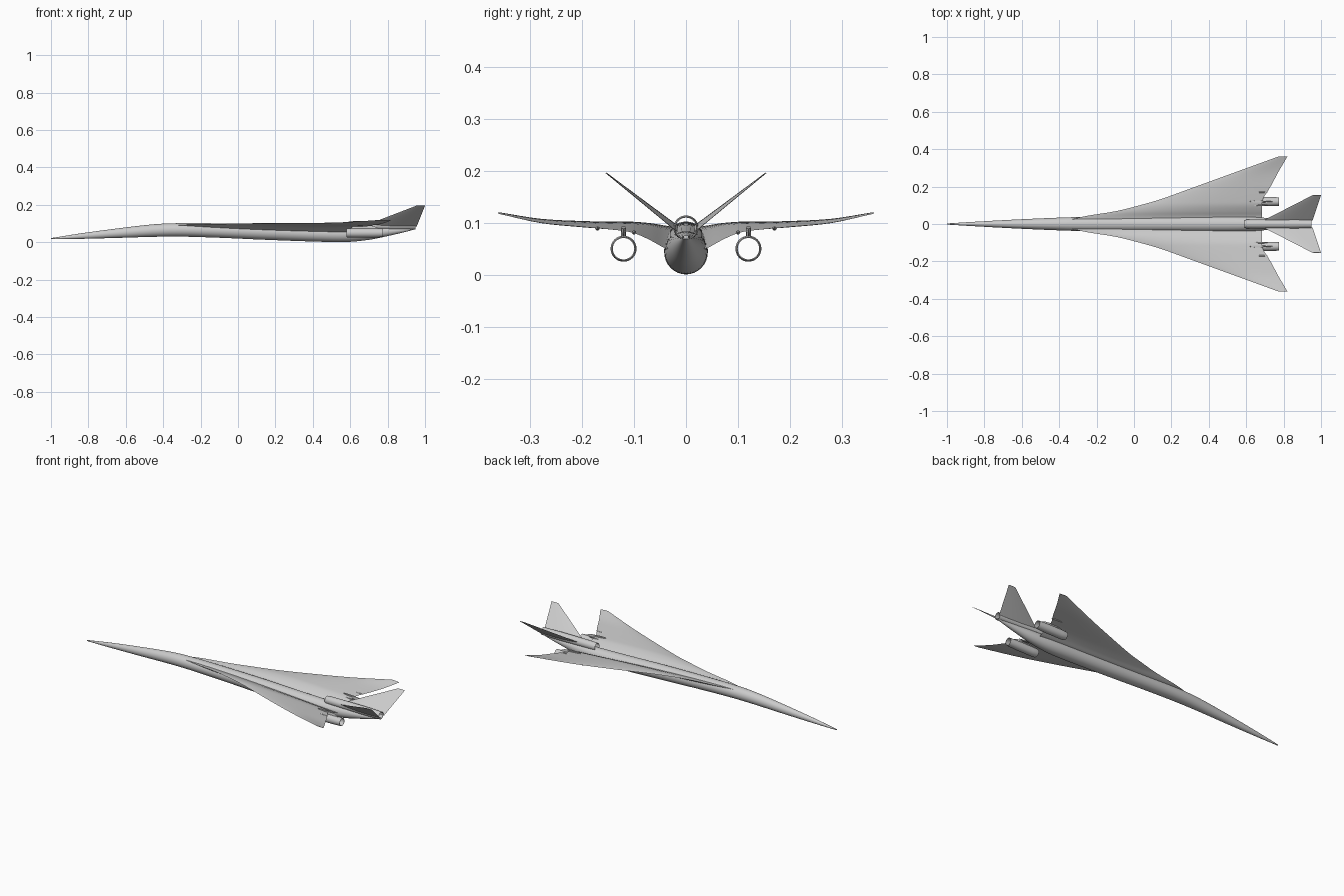
import bpy, bmesh, math
from mathutils import Vector

old = bpy.data.objects.get("Cube")
if old:
    bpy.data.objects.remove(old, do_unlink=True)

paint = bpy.data.materials.new("light_grey_paint")
paint.use_nodes = True
GREY = (0.6, 0.6, 0.6, 1)
paint.diffuse_color = GREY
paint.node_tree.nodes["Principled BSDF"].inputs["Base Color"].default_value = GREY


def smooth_rows(rows, steps):
    """Catmull-Rom interpolation of rows of numbers."""
    pts = [Vector(r) for r in rows]
    pts = [2 * pts[0] - pts[1]] + pts + [2 * pts[-1] - pts[-2]]
    out = []
    for a, b, c, d in zip(pts, pts[1:], pts[2:], pts[3:]):
        for i in range(steps):
            t = i / steps
            out.append(b + 0.5 * t * (c - a + t * (2 * a - 5 * b + 4 * c - d
                                                   + t * (3 * (b - c) + d - a))))
    return out + [pts[-2]]


def loft(name, rings, caps=True, closed=False, mirror=False, angle=40):
    """Skin a list of closed rings into one object."""
    bm = bmesh.new()
    loops = [[bm.verts.new(p) for p in ring] for ring in rings]
    pairs = list(zip(loops, loops[1:]))
    if closed:
        pairs.append((loops[-1], loops[0]))
    for a, b in pairs:
        for i in range(len(a)):
            j = (i + 1) % len(a)
            bm.faces.new((a[i], a[j], b[j], b[i]))
    if caps and not closed:
        bm.faces.new(loops[0])
        bm.faces.new(loops[-1])
    bmesh.ops.recalc_face_normals(bm, faces=bm.faces)
    mesh = bpy.data.meshes.new(name)
    bm.to_mesh(mesh)
    bm.free()
    mesh.materials.append(paint)
    obj = bpy.data.objects.new(name, mesh)
    bpy.context.collection.objects.link(obj)
    if mirror:
        mod = obj.modifiers.new("Mirror", "MIRROR")
        mod.use_axis = (False, True, False)
    bpy.ops.object.select_all(action="DESELECT")
    obj.select_set(True)
    bpy.context.view_layer.objects.active = obj
    bpy.ops.object.shade_smooth_by_angle(angle=math.radians(angle))
    return obj


def ellipse(x, y, z, ry, rz, n=32):
    return [(x, y + ry * math.cos(k * math.tau / n), z + rz * math.sin(k * math.tau / n))
            for k in range(n)]


def foil(lead, trail, normal, thick, n=14):
    """Thin pointed section between two edge points."""
    lead, trail, normal = Vector(lead), Vector(trail), Vector(normal).normalized()

    def at(k, side):
        u = k / n
        return lead.lerp(trail, u) + normal * side * thick * math.sin(math.pi * u ** 0.75) / 2
    return [at(k, 1) for k in range(n + 1)] + [at(k, -1) for k in range(n - 1, 0, -1)]


# Fuselage: x, bottom, top, half width
body = [(-1.0, 0.016, 0.022, 0.003), (-0.85, 0.018, 0.046, 0.012),
        (-0.65, 0.023, 0.073, 0.023), (-0.45, 0.029, 0.096, 0.032),
        (-0.3, 0.030, 0.102, 0.037), (-0.1, 0.024, 0.101, 0.039),
        (0.15, 0.013, 0.097, 0.041), (0.4, 0.004, 0.089, 0.042),
        (0.57, 0.001, 0.085, 0.041), (0.7, 0.013, 0.083, 0.033),
        (0.8, 0.033, 0.080, 0.022), (0.89, 0.054, 0.077, 0.012),
        (0.95, 0.070, 0.076, 0.005)]
loft("fuselage", [ellipse(x, 0, (lo + hi) / 2, w, (hi - lo) / 2)
                  for x, lo, hi, w in smooth_rows(body, 5)])

# Wings: y, front x, front z, rear x, rear z, thickness
span = [(0.015, -0.37, 0.090, 0.685, 0.045, 0.018), (0.042, -0.26, 0.094, 0.685, 0.052, 0.018),
        (0.068, -0.10, 0.098, 0.685, 0.066, 0.016), (0.1, 0.03, 0.1, 0.685, 0.08, 0.014),
        (0.135, 0.15, 0.1, 0.69, 0.086, 0.012), (0.2, 0.33, 0.101, 0.73, 0.092, 0.010),
        (0.28, 0.55, 0.106, 0.773, 0.1, 0.007), (0.36, 0.77, 0.12, 0.82, 0.117, 0.002)]
loft("wings", [foil((xl, y, zl), (xt, y, zt), (0, 0, 1), th)
               for y, xl, zl, xt, zt, th in smooth_rows(span, 4)], mirror=True)

# Tail fins in a V
lean = (0, -0.105, 0.133)
loft("tail_fins", [foil((0.69, 0.018, 0.094), (0.955, 0.018, 0.083), lean, 0.009),
                   foil((0.955, 0.154, 0.196), (1.0, 0.154, 0.196), lean, 0.002)],
     mirror=True)


# Engine nacelles: open hollow tubes
def nacelle(name, y, z, front, back, radius, mirror):
    length = back - front
    shape = [(0, 0.9), (0.04, 0.97), (0.2, 1), (0.7, 1), (1, 0.9),
             (1, 0.82), (0.7, 0.88), (0.2, 0.88), (0.04, 0.86)]
    return loft(name, [ellipse(front + u * length, y, z, r * radius, r * radius)
                       for u, r in shape], closed=True, mirror=mirror)


nacelle("wing_engines", 0.12, 0.05, 0.58, 0.775, 0.025, True)
nacelle("centre_engine", 0, 0.09, 0.59, 0.95, 0.024, False)

# Pylons joining the wing engines to the wings
loft("engine_pylons", [foil((0.60, 0.12, 0.071), (0.76, 0.12, 0.071), (0, 1, 0), 0.010),
                       foil((0.62, 0.12, 0.093), (0.72, 0.12, 0.088), (0, 1, 0), 0.010)],
     mirror=True)

# Small flap fairings on the trailing edge
for name, y, z in (("inner_fairings", 0.1, 0.081), ("outer_fairings", 0.17, 0.089)):
    loft(name, [ellipse(x, y, z, r, r, 10)
                for x, r in ((0.64, 0.001), (0.67, 0.004), (0.69, 0.004), (0.715, 0.001))],
         mirror=True)
